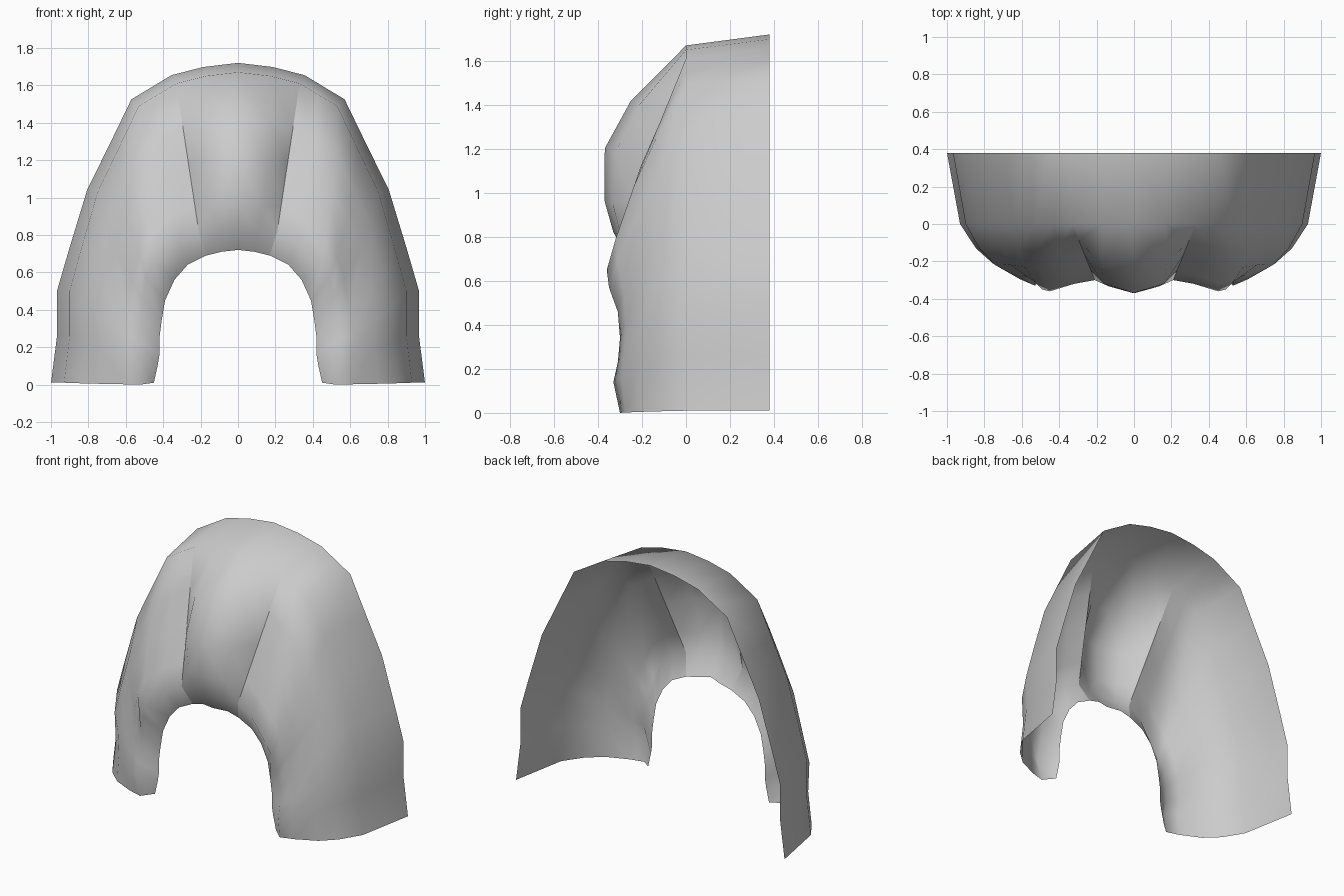
import bpy
import bmesh
from math import sin, pi
from mathutils import Vector

cube = bpy.data.objects.get("Cube")
if cube:
    bpy.data.objects.remove(cube)

# Soft grey material
grey = bpy.data.materials.new("soft_grey")
grey.use_nodes = True
colour = (0.6, 0.6, 0.6, 1)
grey.diffuse_color = colour
grey.node_tree.nodes["Principled BSDF"].inputs["Base Color"].default_value = colour

# Half of the shell, one strand per row from the parting to the lower tip:
# crown (x, z), front ridge (x, y, z), opening edge (x, z), outward swell
strands = [
    (0, 1.67, 0, -.33, .82, 0, .72, .19),
    (.17, 1.65, .11, -.31, .81, .09, .71, .15),
    (.33, 1.61, .21, -.3, .82, .17, .69, .0),
    (.43, 1.55, .32, -.32, .77, .27, .64, .03),
    (.53, 1.49, .45, -.36, .65, .34, .56, .04),
    (.64, 1.26, .49, -.35, .57, .39, .45, .04),
    (.75, 1.03, .51, -.31, .46, .41, .33, .05),
    (.84, .72, .52, -.3, .34, .42, .25, .05),
    (.9, .5, .53, -.31, .23, .42, .16, .05),
    (.9, .26, .53, -.33, .14, .43, .1, .04),
    (.93, .01, .52, -.3, 0, .45, .01, .05),
]
CREASE = 2


def strand_points(cx, cz, rx, ry, rz, ex, ez, swell):
    """Points from the open back, over the crown and ridge, to the opening."""
    crown, ridge = Vector((cx, 0, cz)), Vector((rx, ry, rz))
    points = [Vector((cx * 1.075, .38, cz + .05 * (cz / 1.67) ** 3))]
    for t in (0, .3, .55, .83, 1):
        p = crown.lerp(ridge, t)
        bulge = swell * sin(pi * t)
        p.y -= bulge
        p.x += bulge * min(1, cx)
        points.append(p)
    points.append(Vector((ex, -.27 if cx == 0 else -.24, ez)))
    return points


# Skin the strands
bm = bmesh.new()
grid = [[bm.verts.new(p) for p in strand_points(*s)] for s in strands]
for a, b in zip(grid, grid[1:]):
    for j in range(len(a) - 1):
        face = bm.faces.new((a[j], a[j + 1], b[j + 1], b[j]))
        face.smooth = True

# Sharp fold between the central lock and the side lock
for u, v in zip(grid[CREASE][1:], grid[CREASE][2:]):
    bm.edges.get((u, v)).smooth = False

mesh = bpy.data.meshes.new("hair_shell")
bm.to_mesh(mesh)
bm.free()
mesh.materials.append(grey)
shell = bpy.data.objects.new("hair_shell", mesh)
bpy.context.collection.objects.link(shell)

# Other half
mirror = shell.modifiers.new("Mirror", 'MIRROR')
mirror.use_clip = True
mirror.merge_threshold = 0.001
